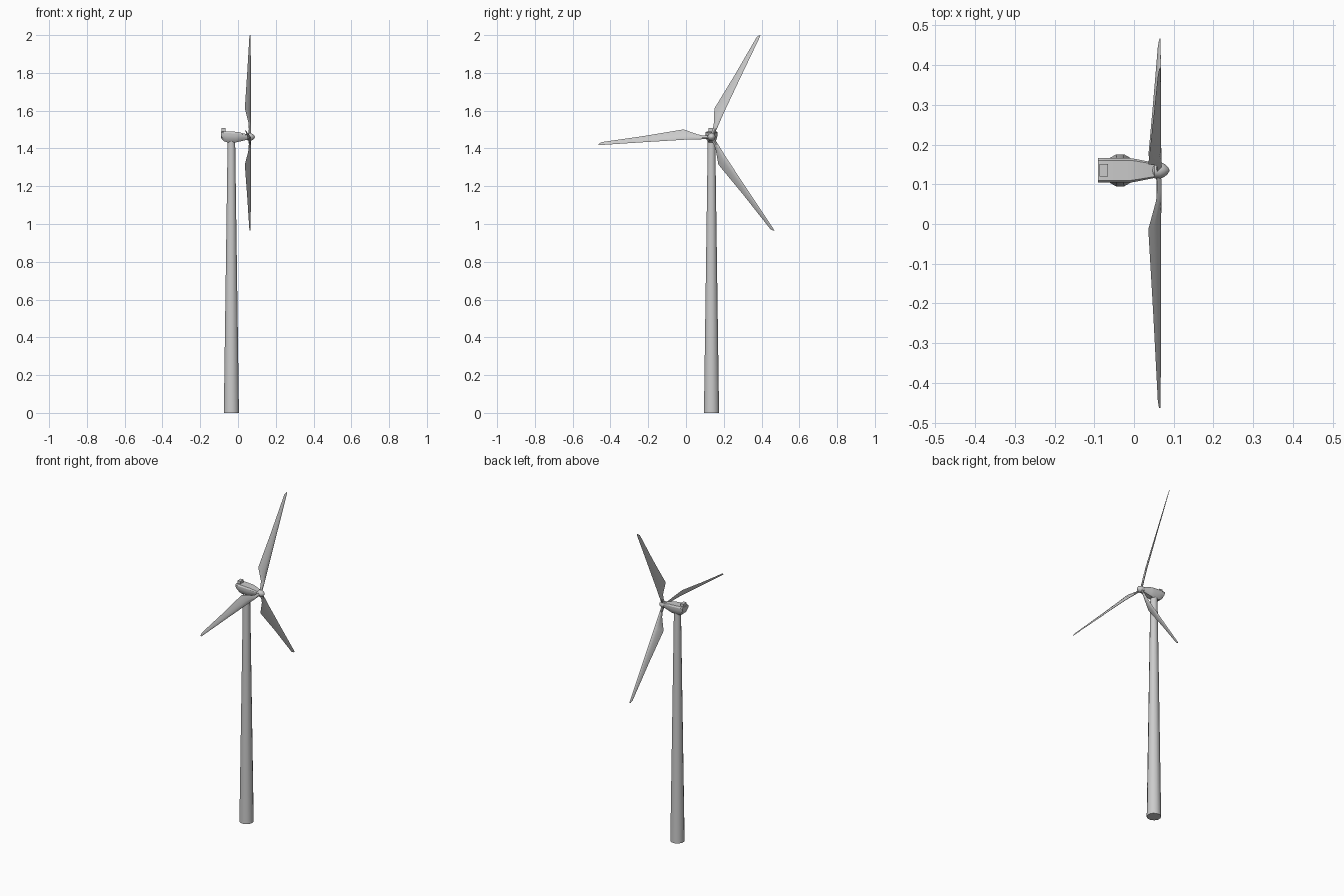
import bpy, bmesh
from math import sin, cos, pi, radians

if "Cube" in bpy.data.objects:
    bpy.data.objects.remove(bpy.data.objects["Cube"])

AXIS_Y = 0.135          # shared centre line of tower, nacelle and rotor
HUB_Z = 1.461


def loft(name, rings, angle=30):
    """Skin a list of equal-length point rings and cap both ends."""
    bm = bmesh.new()
    loops = [[bm.verts.new(p) for p in ring] for ring in rings]
    n = len(loops[0])
    for a, b in zip(loops, loops[1:]):
        for i in range(n):
            j = (i + 1) % n
            bm.faces.new((a[i], a[j], b[j], b[i]))
    bm.faces.new(loops[0])
    bm.faces.new(loops[-1])
    bmesh.ops.recalc_face_normals(bm, faces=bm.faces)
    mesh = bpy.data.meshes.new(name)
    bm.to_mesh(mesh)
    bm.free()
    obj = bpy.data.objects.new(name, mesh)
    bpy.context.collection.objects.link(obj)
    bpy.ops.object.select_all(action='DESELECT')
    obj.select_set(True)
    bpy.context.view_layer.objects.active = obj
    bpy.ops.object.shade_smooth_by_angle(angle=radians(angle))
    return obj


def circle_z(r, z, n=12):
    r /= cos(pi / n)
    return [(-0.035 + r * cos((i + .5) * 2 * pi / n),
             AXIS_Y + r * sin((i + .5) * 2 * pi / n), z) for i in range(n)]


def circle_x(r, x, n=12):
    return [(x, AXIS_Y + r * cos(i * 2 * pi / n),
             HUB_Z + r * sin(i * 2 * pi / n)) for i in range(n)]


# tapered tower
loft("tower", [circle_z(0.04, 0), circle_z(0.02, 1.437)], 40)


# nacelle body: rounded belly, chamfered lid
def nacelle_ring(x, w, zb, zt):
    h = zt - zb
    half = [(0.5, 0), (0.85, 0.25), (1, 0.6), (1, 0.84), (0.82, 1)]
    right = [(x, AXIS_Y + w * a, zb + h * b) for a, b in half]
    left = [(x, AXIS_Y - w * a, zb + h * b) for a, b in reversed(half)]
    return right + left


loft("nacelle", [nacelle_ring(*s) for s in (
    (-0.091, 0.031, 1.462, 1.490),
    (-0.085, 0.031, 1.448, 1.491),
    (-0.073, 0.031, 1.437, 1.491),
    (-0.055, 0.031, 1.432, 1.491),
    (-0.010, 0.031, 1.432, 1.488),
    (0.002, 0.029, 1.435, 1.487),
    (0.052, 0.019, 1.447, 1.474))])

# cooler box on the rear of the roof
loft("roof_box", [[(x, AXIS_Y + sy * 0.016, z) for x, sy in
                   ((-0.087, -1), (-0.066, -1), (-0.066, 1), (-0.087, 1))]
                  for z in (1.485, 1.507)])

# hub and pointed spinner
loft("spinner", [circle_x(r, x) for r, x in (
    (0.014, 0.046), (0.020, 0.052), (0.021, 0.066),
    (0.016, 0.077), (0.009, 0.085), (0.002, 0.089))], 40)

# blade stations: radius, leading edge (v, x), trailing edge (v, x), thickness
STATIONS = ((0.010, -0.009, 0.064, 0.009, 0.058, 0.014),
            (0.045, -0.009, 0.066, 0.011, 0.058, 0.012),
            (0.072, -0.008, 0.067, 0.019, 0.056, 0.012),
            (0.143, -0.005, 0.068, 0.050, 0.036, 0.011),
            (0.350, -0.003, 0.068, 0.030, 0.048, 0.007),
            (0.580, -0.002, 0.067, 0.013, 0.060, 0.003),
            (0.597, -0.001, 0.067, 0.004, 0.063, 0.002))


def blade(name, degrees, side):
    dy, dz = cos(radians(degrees)), sin(radians(degrees))
    vy, vz = side * dz, -side * dy
    rings = []
    for u, v0, x0, v1, x1, t in STATIONS:
        ring = []
        for f, k in ((0, 0), (.12, .7), (.35, 1), (.7, .6), (1, 0),
                     (.7, -.6), (.35, -1), (.12, -.7)):
            v = v0 + (v1 - v0) * f
            c = max(((v1 - v0)**2 + (x1 - x0)**2)**.5, 1e-5)
            x = x0 + (x1 - x0) * f + k * t / 2 * (v1 - v0) / c
            v += k * t / 2 * (x0 - x1) / c
            ring.append((x, AXIS_Y - 0.002 + u * dy + v * vy,
                         HUB_Z + u * dz + v * vz))
        rings.append(ring)
    loft(name, rings)


# three rotor blades, the upper one facing the other way
blade("blade_upper", 64.2, -1)
blade("blade_side", 184, 1)
blade("blade_lower", 304, 1)
